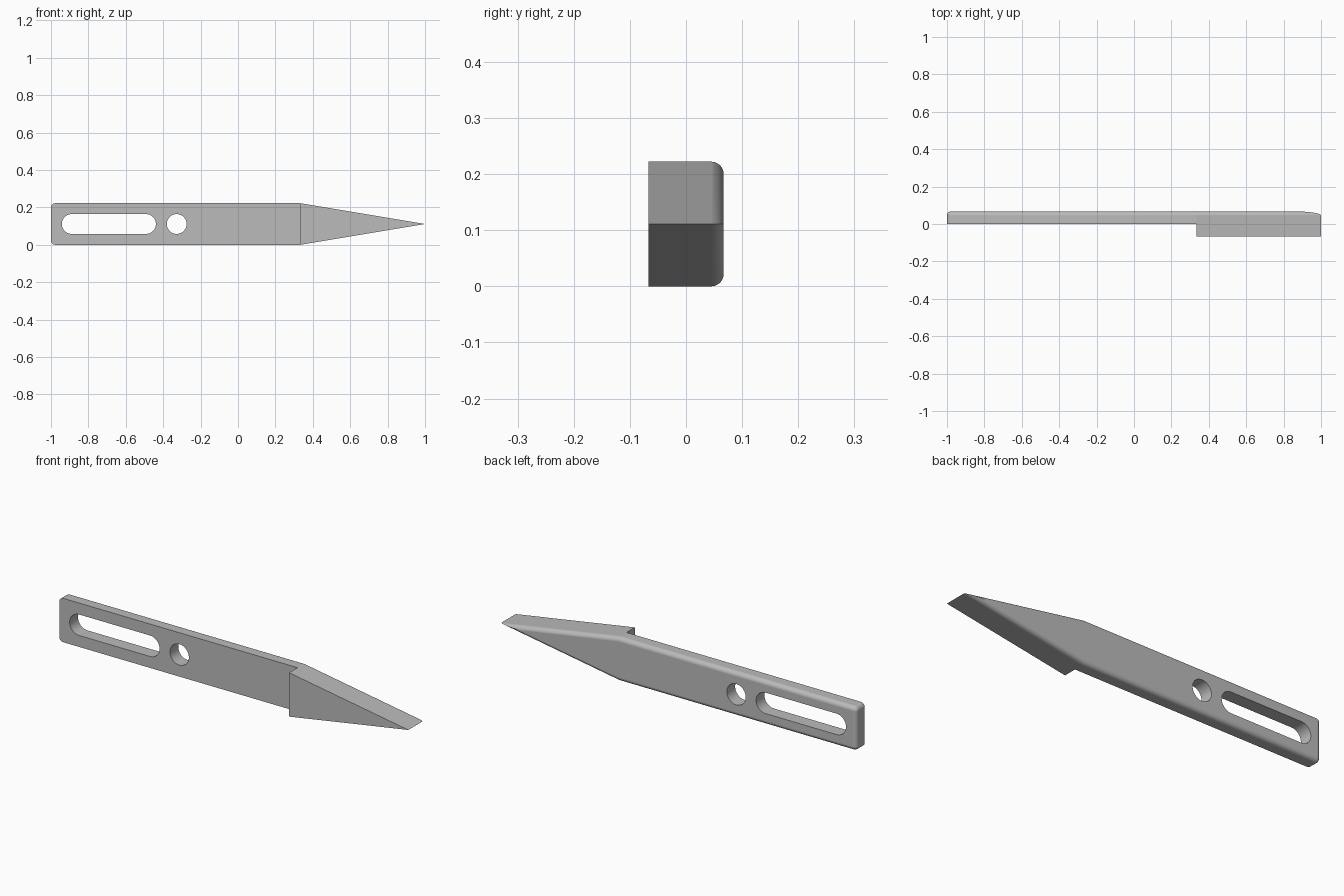
import bpy, bmesh
from math import sin, cos, tan, pi, atan2, radians

if "Cube" in bpy.data.objects:
    bpy.data.objects.remove(bpy.data.objects["Cube"])

HEIGHT, MID = 0.222, 0.111      # blade height and its centre line
KNEE = 0.333                    # where the taper and the thick point begin
BACK, FRONT = 0.067, -0.067     # plate spans 0..BACK, point reaches FRONT
ROUND = 0.022                   # radius of the rounded back edges
STEPS = 12
TAPER = atan2(MID, 1 - KNEE)

steel = bpy.data.materials.new("plain grey")
steel.use_nodes = True
grey = (0.5, 0.5, 0.5, 1)
steel.diffuse_color = grey
steel.node_tree.nodes["Principled BSDF"].inputs["Base Color"].default_value = grey


def add_object(name, bm):
    bmesh.ops.recalc_face_normals(bm, faces=bm.faces)
    mesh = bpy.data.meshes.new(name)
    bm.to_mesh(mesh)
    bm.free()
    mesh.materials.append(steel)
    obj = bpy.data.objects.new(name, mesh)
    bpy.context.collection.objects.link(obj)
    return obj


def outline(inset):
    """Blade outline in x, z: lower knee, tip, upper knee, rounded tail."""
    knee_x = KNEE - inset * tan(TAPER / 2)
    pts = [(knee_x, inset), (1 - inset / sin(TAPER), MID), (knee_x, HEIGHT - inset)]
    r = ROUND - inset
    for cz, start in ((HEIGHT - ROUND, pi / 2), (ROUND, pi)):
        for i in range(STEPS + 1):
            a = start + pi / 2 * i / STEPS
            pts.append((-1 + ROUND + r * cos(a), cz + r * sin(a)))
    return pts


def ring(bm, pts, y):
    return [bm.verts.new((x, y, z)) for x, z in pts]


def bridge(bm, a, b):
    for i in range(len(a)):
        j = (i + 1) % len(a)
        bm.faces.new((a[i], a[j], b[j], b[i]))


# Blade: flat front, straight sides, rounded back edge
bm = bmesh.new()
front = ring(bm, outline(0), 0)
previous = front
for i in range(STEPS + 1):
    t = pi / 2 * i / STEPS
    layer = ring(bm, outline(ROUND * (1 - cos(t))), BACK - ROUND + ROUND * sin(t))
    bridge(bm, previous, layer)
    previous = layer
bm.faces.new(previous)

# Plate front, and the thick wedge that projects from the tapered part
bm.faces.new([front[0]] + front[2:])
wedge = [bm.verts.new((v.co.x, FRONT, v.co.z)) for v in front[:3]]
bridge(bm, front[:3], wedge)
bm.faces.new(wedge)
bmesh.ops.remove_doubles(bm, verts=bm.verts, dist=1e-5)
blade = add_object("blade", bm)


def cutter(name, left, right, radius):
    """Prism with round ends, its axis along y."""
    pts = []
    n = 24
    for cx, start in ((right, -pi / 2), (left, pi / 2)):
        for i in range(n + 1):
            a = start + pi * i / n
            pts.append((cx + radius * cos(a), MID + radius * sin(a)))
    bm = bmesh.new()
    a, b = ring(bm, pts, -0.2), ring(bm, pts, 0.2)
    bridge(bm, a, b)
    bm.faces.new(a)
    bm.faces.new(b)
    bmesh.ops.remove_doubles(bm, verts=bm.verts, dist=1e-5)
    obj = add_object(name, bm)
    obj.hide_render = True
    return obj


# Mounting slot and round hole
bpy.context.view_layer.objects.active = blade
for tool in (cutter("slot_cutter", -0.889, -0.492, 0.053),
             cutter("hole_cutter", -0.328, -0.328, 0.053)):
    cut = blade.modifiers.new("cut", 'BOOLEAN')
    cut.operation = 'DIFFERENCE'
    cut.solver = 'EXACT'
    cut.object = tool
    bpy.ops.object.modifier_apply(modifier=cut.name)
    bpy.data.objects.remove(tool)

# Smooth rounded edges, crisp corners, flat faces
bpy.ops.object.select_all(action='DESELECT')
blade.select_set(True)
bpy.ops.object.shade_smooth_by_angle(angle=radians(9))
weighted = blade.modifiers.new("flat faces", 'WEIGHTED_NORMAL')
weighted.keep_sharp = True
